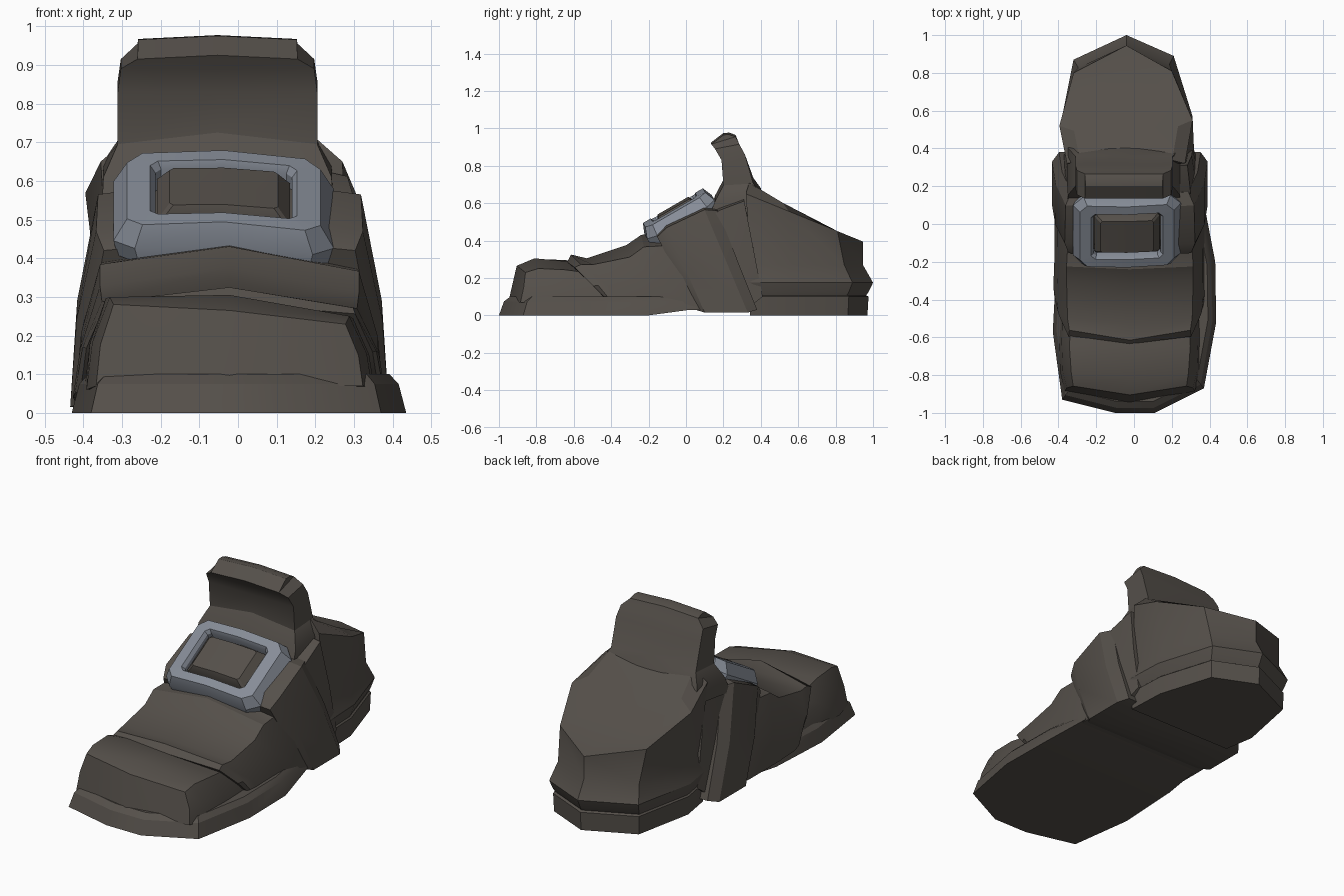
import bpy, bmesh, math
from mathutils import Vector

old = bpy.data.objects.get("Cube")
if old:
    bpy.data.objects.remove(old, do_unlink=True)


def material(name, color):
    mat = bpy.data.materials.new(name)
    mat.use_nodes = True
    mat.diffuse_color = (*color, 1)
    shader = mat.node_tree.nodes["Principled BSDF"]
    shader.inputs["Base Color"].default_value = (*color, 1)
    shader.inputs["Roughness"].default_value = 0.8
    return mat


leather = material("dark brown leather", (0.09, 0.079, 0.068))
metal = material("blue grey metal", (0.24, 0.265, 0.31))


def loft(name, rings, mat, endless=False):
    """Join matching rings of points into one closed surface."""
    bm = bmesh.new()
    rows = [[bm.verts.new(p) for p in ring] for ring in rings]
    size = len(rows[0])
    pairs = list(zip(rows, rows[1:]))
    if endless:
        pairs.append((rows[-1], rows[0]))
    else:
        for row in (rows[0], rows[-1]):
            cap = bm.faces.new(row)
            bmesh.ops.triangulate(bm, faces=[cap])
    for a, b in pairs:
        for i in range(size):
            j = (i + 1) % size
            bm.faces.new((a[i], a[j], b[j], b[i]))
    bmesh.ops.recalc_face_normals(bm, faces=bm.faces)
    mesh = bpy.data.meshes.new(name)
    bm.to_mesh(mesh)
    bm.free()
    mesh.materials.append(mat)
    obj = bpy.data.objects.new(name, mesh)
    bpy.context.collection.objects.link(obj)
    bpy.ops.object.select_all(action="DESELECT")
    obj.select_set(True)
    bpy.context.view_layer.objects.active = obj
    bpy.ops.object.shade_smooth_by_angle(angle=math.radians(28))
    return obj


def section(y_low, y_high, z_low, z_high, w_low, w_high, crown, bow=0, roll=.03):
    """Leaning arch-shaped slice; bow pulls its sides back, roll lowers its left."""
    cx = -.022
    z_edge = z_high - crown
    z_mid = (z_low + z_edge) / 2
    w_mid = w_low * 0.75 + w_high * 0.25
    half = [(w_low, z_low), (w_mid, z_mid), (w_high, z_edge)]
    outline = [(0, z_low)] + [(-w, z) for w, z in half] + [(0, z_high)]
    outline += [(w, z) for w, z in reversed(half)]
    ring = []
    for x, z in outline:
        lean = (z - z_low) / (z_high - z_low)
        y = y_low + (y_high - y_low) * lean + bow * (x / w_low) ** 2
        ring.append((cx + x, y, z - roll * x * lean))
    return ring


def plan_ring(outline, scale, height, pivot):
    """Horizontal outline scaled about a pivot, with height given by a rule on y."""
    px, py = pivot
    return [(px + (x - px) * scale, py + (y - py) * scale, height(y)) for x, y in outline]


# Toe cap
loft("toe_cap", [
    section(-.95, -.905, .07, .265, .345, .30, .01, .065, .09),
    section(-.81, -.81, .06, .305, .37, .31, .03, .03, .09),
    section(-.60, -.65, .06, .29, .375, .32, .02, 0, .09),
    section(-.40, -.50, .06, .26, .37, .31, .03),
], leather)

# Overlapping vamp that runs back beneath the strap to the ankle
loft("vamp", [
    section(-.43, -.635, .06, .285, .385, .325, .02, .03),
    section(-.41, -.615, .05, .325, .40, .32, .045, .03),
    section(-.35, -.53, .04, .305, .405, .33, .025, .02),
    section(-.20, -.32, .03, .375, .40, .335, .055),
    section(-.13, -.24, .03, .43, .40, .335, .055),
    section(.05, -.16, .03, .44, .40, .33, .06),
    section(.20, .02, .03, .52, .38, .32, .05),
    section(.36, .16, .06, .62, .35, .32, .05),
    section(.41, .30, .10, .68, .335, .305, .06),
], leather)

# Front sole, tapering up toward the arch
front_plan = [(-.38, -.93), (-.1, -1), (.11, -1), (.37, -.87), (.435, -.52),
              (.43, -.2), (.38, .06), (-.4, .06), (-.41, -.2), (-.43, -.57)]
pivot = (0, -.4)
loft("front_sole", [
    plan_ring(front_plan, 1, lambda y: .035 if y > 0 else 0, pivot),
    plan_ring(front_plan, .955, lambda y: .075, pivot),
    plan_ring(front_plan, .9, lambda y: .1, pivot),
], leather)

# Heel sole
heel_plan = [(-.36, .34), (-.39, .52), (-.32, .87), (-.04, 1),
             (.21, .89), (.31, .57), (.32, .34)]
pivot = (-.04, .4)
loft("heel_sole", [
    plan_ring(heel_plan, .95, lambda y: 0, pivot),
    plan_ring(heel_plan, .96, lambda y: .1, pivot),
    plan_ring(heel_plan, .9, lambda y: .12, pivot),
], leather)

# Heel counter with its sloping, slightly domed closed top
heel_top = [(-.355, .32), (-.395, .52), (-.32, .8), (-.04, .945),
            (.2, .81), (.31, .55), (.27, .32)]
loft("heel_counter", [
    plan_ring(heel_plan, .93, lambda y: .1, pivot),
    plan_ring(heel_plan, .96, lambda y: .125, pivot),
    plan_ring(heel_plan, 1, lambda y: .175, pivot),
    plan_ring(heel_plan, .91, lambda y: .27, pivot),
    plan_ring(heel_top, 1, lambda y: .65 - .408 * (y - .32), pivot),
    plan_ring(heel_top, .78, lambda y: .71 - .47 * (y - .32), pivot),
], leather)


# Upright tongue
def tongue_ring(y_front, z_front, y_back, z_back, width, rise=0.0):
    cx = -.053
    front = [(cx + s * width, y_front, z_front + rise * (s == 0)) for s in (-1, 0, 1)]
    back = [(cx + s * width, y_back, z_back + rise * (s == 0)) for s in (1, 0, -1)]
    return front + back


loft("tongue", [
    tongue_ring(.12, .52, .42, .56, .30),
    tongue_ring(.155, .61, .40, .65, .295, .03),
    tongue_ring(.20, .695, .36, .705, .258, .03),
    tongue_ring(.19, .83, .315, .86, .258),
    tongue_ring(.155, .89, .285, .915, .25),
    tongue_ring(.135, .915, .265, .955, .207, .01),
    tongue_ring(.20, .965, .23, .967, .205, .01),
], leather)

# Strap wrapped around the instep and under the arch
loft("strap", [
    section(.05, -.17, .03, .45, .375, .325, .03, roll=0),
    section(.10, -.12, .015, .51, .412, .345, .04, roll=0),
    section(.33, .08, .015, .61, .412, .34, .045, roll=0),
    section(.38, .15, .03, .61, .375, .31, .05, roll=0),
], leather)

# Buckle frame, tilted along the instep and drooping at both sides
tilt = math.radians(30)
along = Vector((0, math.cos(tilt), math.sin(tilt)))
normal = Vector((0, -math.sin(tilt), math.cos(tilt)))
centre = Vector((-.037, -.02, .5))


def buckle_ring(width, length, corner, lift):
    quarter = [(width, length - corner), (width - corner, length), (0, length)]
    upper = quarter + [(-u, v) for u, v in reversed(quarter[:2])]
    ring = []
    for u, v in upper + [(-u, -v) for u, v in upper]:
        droop = .03 * (u / .28) ** 2 + .04 * u
        ring.append(centre + Vector((u, 0, 0)) + along * v + normal * (lift - droop))
    return ring


loft("buckle_frame", [
    buckle_ring(.275, .208, .055, .0),
    buckle_ring(.285, .208, .055, .045),
    buckle_ring(.25, .185, .04, .1),
    buckle_ring(.19, .137, .02, .1),
    buckle_ring(.177, .127, .015, .08),
    buckle_ring(.177, .127, .015, .0),
], metal, endless=True)

# Raised strap end seen through the buckle
loft("strap_end", [
    buckle_ring(.172, .122, .01, -.04),
    buckle_ring(.172, .115, .01, .065),
    buckle_ring(.14, .095, .01, .1),
], leather)
